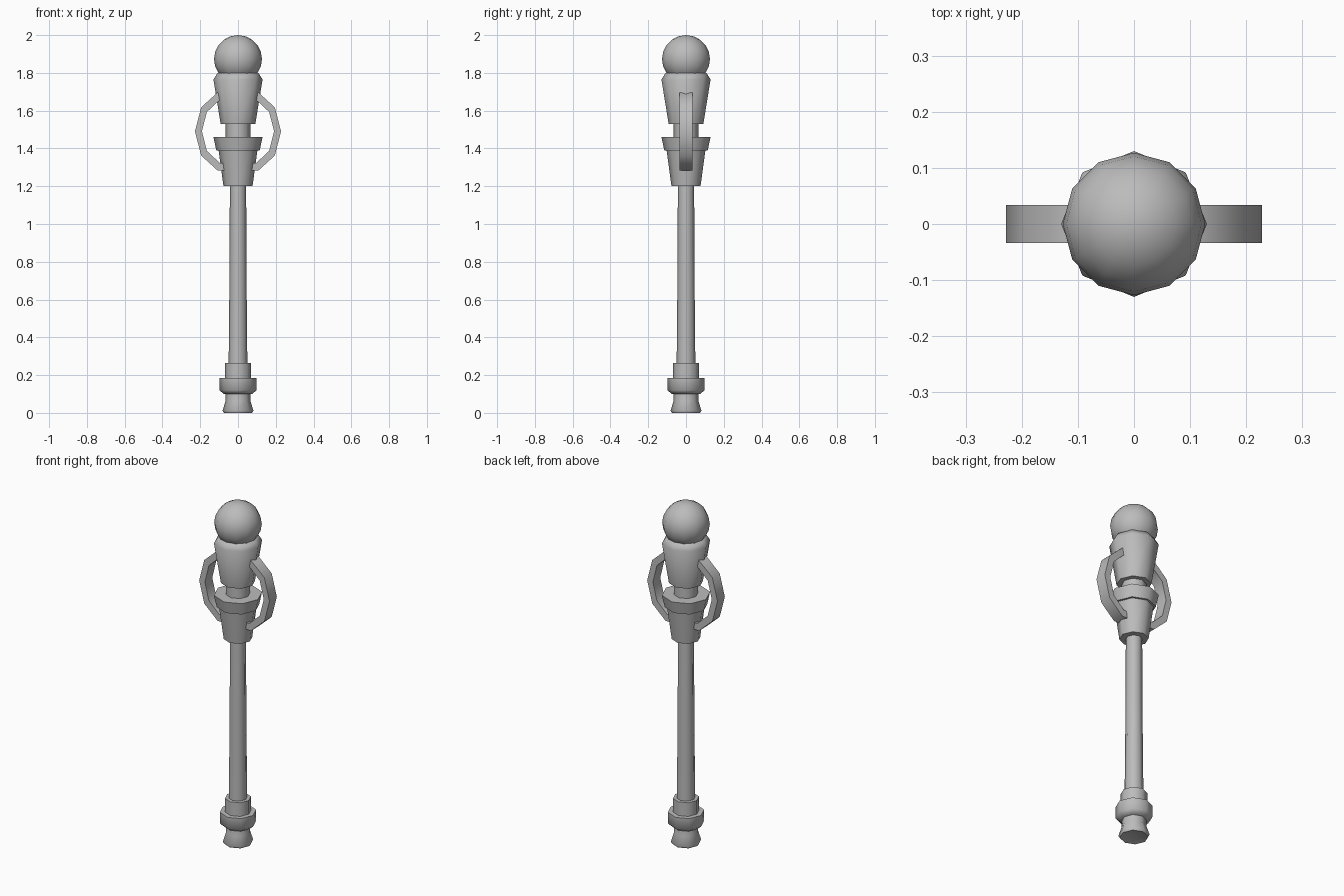
import bpy, bmesh, math

cube = bpy.data.objects.get("Cube")
if cube:
    bpy.data.objects.remove(cube, do_unlink=True)

SIDES = 8
grey = bpy.data.materials.new("plain grey")
grey.use_nodes = True
colour = (0.5, 0.5, 0.5, 1)
grey.diffuse_color = colour
grey.node_tree.nodes["Principled BSDF"].inputs["Base Color"].default_value = colour


def finish(name, bm, angle=60):
    bmesh.ops.recalc_face_normals(bm, faces=bm.faces)
    mesh = bpy.data.meshes.new(name)
    bm.to_mesh(mesh)
    bm.free()
    mesh.materials.append(grey)
    obj = bpy.data.objects.new(name, mesh)
    bpy.context.collection.objects.link(obj)
    bpy.ops.object.select_all(action='DESELECT')
    obj.select_set(True)
    bpy.context.view_layer.objects.active = obj
    bpy.ops.object.shade_smooth_by_angle(angle=math.radians(angle))
    return obj


def turned(name, profile, recess=0):
    """Turn (radius, height) points about z; recess hollows the lower cap."""
    bm = bmesh.new()
    rings = []
    for r, z in profile:
        rings.append([bm.verts.new((r * math.cos(i * math.tau / SIDES),
                                    r * math.sin(i * math.tau / SIDES), z))
                      for i in range(SIDES)])
    for low, high in zip(rings, rings[1:]):
        for i in range(SIDES):
            j = (i + 1) % SIDES
            bm.faces.new((low[i], low[j], high[j], high[i]))
    bottom = bm.faces.new(rings[0])
    bm.faces.new(rings[-1])
    if recess:
        hub = bmesh.ops.poke(bm, faces=[bottom])["verts"][0]
        hub.co.z += recess
    return finish(name, bm)


# Foot and lower collars
turned("foot", [(0.075, 0), (0.082, 0.012), (0.065, 0.065), (0.065, 0.13)], recess=0.02)
turned("foot_collar", [(0.075, 0.10), (0.098, 0.12), (0.098, 0.185)])
turned("shaft_socket", [(0.07, 0.17), (0.07, 0.265)])

# Long shaft
turned("shaft", [(0.05, 0.22), (0.046, 0.63), (0.043, 1.22)])

# Flared grip, upper collar, neck and head
turned("lower_cup", [(0.077, 1.2), (0.104, 1.40)])
turned("upper_collar", [(0.115, 1.39), (0.130, 1.405), (0.130, 1.46)][:1]
       + [(0.130, 1.46)])
turned("neck", [(0.065, 1.44), (0.065, 1.55)])
turned("head_cup", [(0.092, 1.53), (0.130, 1.765), (0.108, 1.80)])

# Round knob
bm = bmesh.new()
bmesh.ops.create_uvsphere(bm, u_segments=12, v_segments=10, radius=0.127)
bmesh.ops.translate(bm, verts=bm.verts, vec=(0, 0, 1.873))
finish("knob", bm)

# Flat-sided curved handles, whose ends run into the two cups
for side, name in ((1, "left_handle"), (-1, "right_handle")):
    bm = bmesh.new()
    sections = []
    for step in range(-3, 4):
        a = step * math.tau / 10
        ring = []
        for rx, rz, y in ((0.173, 0.217, -0.034), (0.173, 0.217, 0.034),
                          (0.136, 0.175, 0.034), (0.136, 0.175, -0.034)):
            x = 0.055 + rx * math.cos(a)
            ring.append(bm.verts.new((side * x, y, 1.49 + rz * math.sin(a))))
        sections.append(ring)
    for one, two in zip(sections, sections[1:]):
        for i in range(4):
            j = (i + 1) % 4
            bm.faces.new((one[i], one[j], two[j], two[i]))
    bm.faces.new(sections[0])
    bm.faces.new(sections[-1])
    finish(name, bm)
